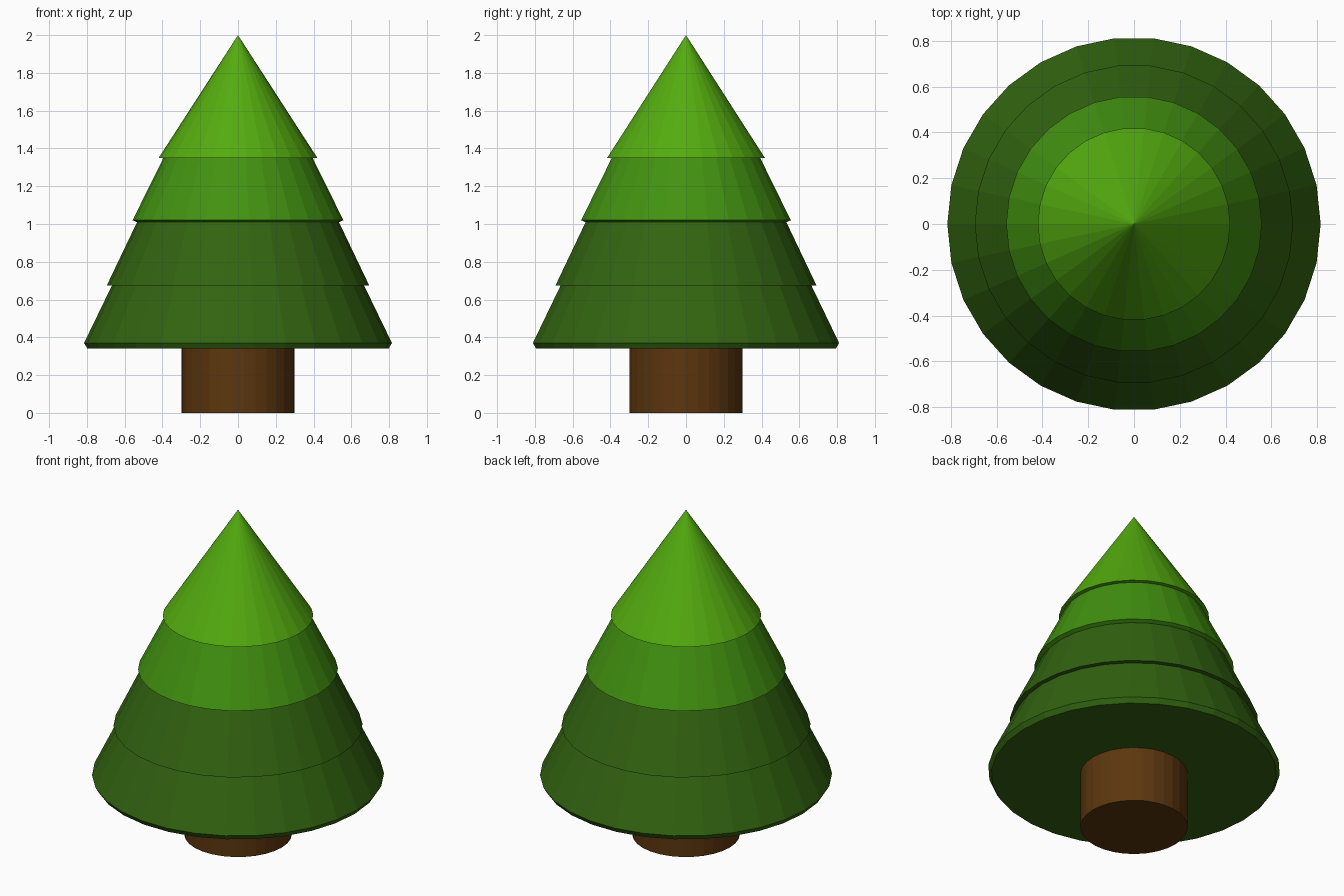
import bpy, bmesh
from math import cos, sin, tau

cube = bpy.data.objects.get("Cube")
if cube:
    bpy.data.objects.remove(cube, do_unlink=True)

SIDES = 30


def material(name, srgb):
    """Flat colour, given in sRGB 0-255 and stored as linear values."""
    col = [((c / 255 + 0.055) / 1.055) ** 2.4 for c in srgb] + [1]
    m = bpy.data.materials.new(name)
    m.use_nodes = True
    m.diffuse_color = col
    m.node_tree.nodes["Principled BSDF"].inputs["Base Color"].default_value = col
    return m


def lathe(name, profile, mat):
    """Closed solid turned around z from (radius, height) points, bottom to top."""
    bm = bmesh.new()
    rings = []
    for r, z in profile:
        if r == 0:
            rings.append([bm.verts.new((0, 0, z))] * SIDES)
        else:
            rings.append([bm.verts.new((r * cos(tau * i / SIDES), r * sin(tau * i / SIDES), z))
                          for i in range(SIDES)])
    for low, high in zip(rings, rings[1:]):
        for i in range(SIDES):
            j = (i + 1) % SIDES
            quad = [low[i], low[j], high[j], high[i]]
            bm.faces.new(list(dict.fromkeys(quad)))
    bm.faces.new(rings[0][::-1])
    if profile[-1][0] > 0:
        bm.faces.new(rings[-1])
    bmesh.ops.recalc_face_normals(bm, faces=bm.faces)
    mesh = bpy.data.meshes.new(name)
    bm.to_mesh(mesh)
    bm.free()
    mesh.materials.append(mat)
    obj = bpy.data.objects.new(name, mesh)
    bpy.context.collection.objects.link(obj)
    return obj


bark = material("bark brown", (92, 54, 14))
dark = material("dark green", (50, 100, 16))
mid = material("mid green", (66, 146, 16))
bright = material("bright green", (84, 172, 15))

# Trunk
lathe("trunk", [(0.3, 0), (0.3, 0.36)], bark)

# Foliage tiers, each sunk into the next one up
lathe("lowest_tier", [(0.797, 0.34), (0.815, 0.37), (0.66, 0.69)], dark)
lathe("lower_tier", [(0.695, 0.674), (0.52, 1.04)], dark)
lathe("upper_tier", [(0.535, 1.01), (0.558, 1.02), (0.38, 1.38)], mid)
lathe("top_tier", [(0.42, 1.35), (0, 2)], bright)
